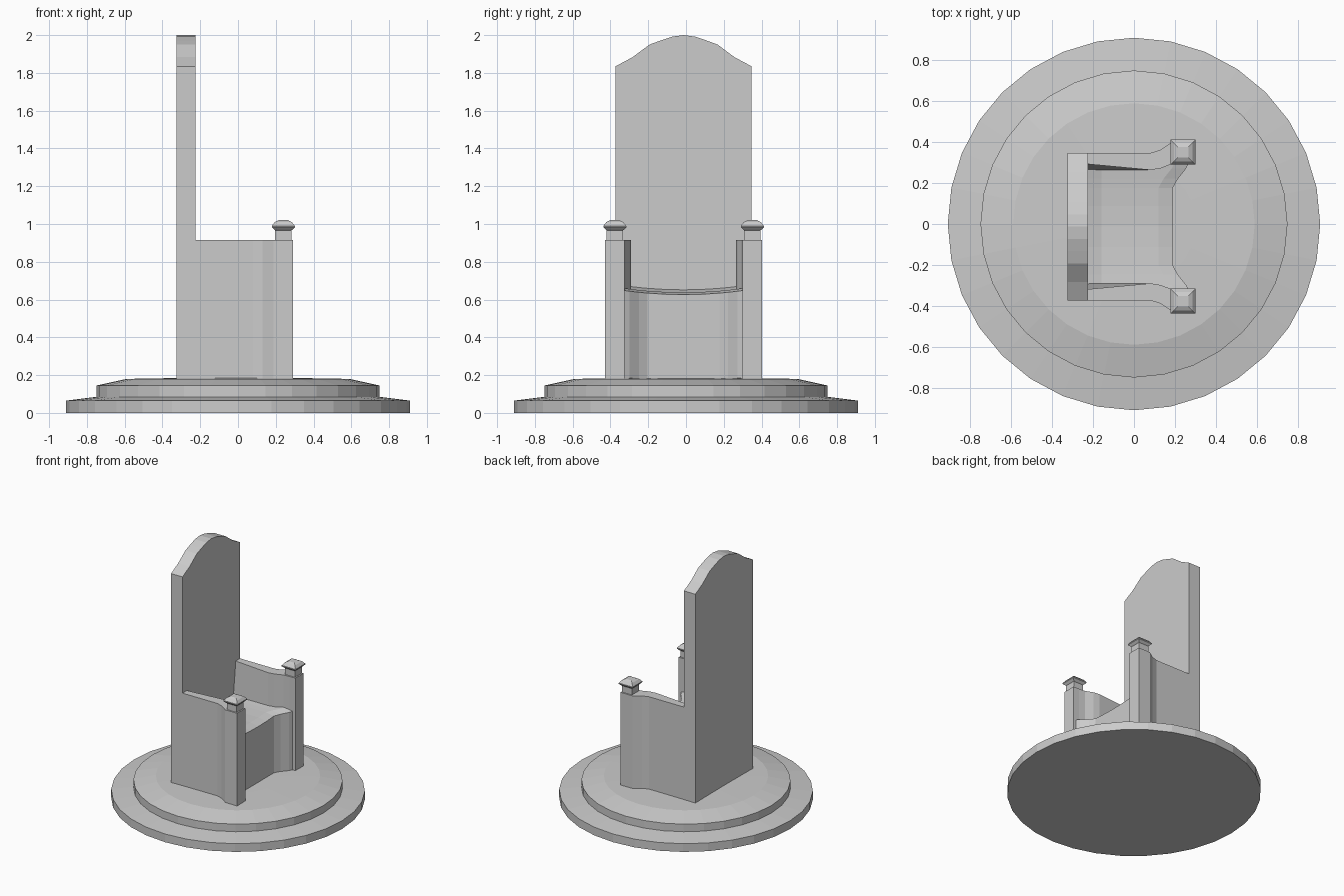
import bpy, bmesh, math

if "Cube" in bpy.data.objects:
    bpy.data.objects.remove(bpy.data.objects["Cube"])

CY = -0.013   # chair centre line in y
BASE = 0.17   # chair sinks slightly into the dais


def make(name, rings, mirror=False, y=CY):
    """Loft closed rings of equal size and cap both ends."""
    bm = bmesh.new()
    loops = [[bm.verts.new(p) for p in r] for r in rings]
    for a, b in zip(loops, loops[1:]):
        n = len(a)
        for i in range(n):
            j = (i + 1) % n
            bm.faces.new((a[i], a[j], b[j], b[i]))
    bm.faces.new(loops[0][::-1])
    bm.faces.new(loops[-1])
    bmesh.ops.recalc_face_normals(bm, faces=bm.faces)
    me = bpy.data.meshes.new(name)
    bm.to_mesh(me)
    bm.free()
    ob = bpy.data.objects.new(name, me)
    ob.location.y = y
    bpy.context.collection.objects.link(ob)
    if mirror:
        m = ob.modifiers.new("mirror", 'MIRROR')
        m.use_axis = (False, True, False)
        m.use_mirror_merge = False
    return ob


def circle(r, z, n=32):
    return [(r * math.cos(2 * math.pi * i / n), r * math.sin(2 * math.pi * i / n), z)
            for i in range(n)]


def square(cx, cy, h, z):
    return [(cx - h, cy - h, z), (cx + h, cy - h, z), (cx + h, cy + h, z), (cx - h, cy + h, z)]


# Two-step round dais with bevelled treads
dais = [(0.91, 0), (0.91, 0.065), (0.75, 0.085), (0.75, 0.145), (0.59, 0.18), (0.3, 0.185)]
make("dais", [circle(r, z) for r, z in dais], y=0)

# Tall backrest with a curved crest
half = [(0.36, 1.835), (0.27, 1.883), (0.18, 1.95), (0.12, 1.972), (0.06, 1.992)]
crest = half + [(0, 2.0)] + [(-y, z) for y, z in reversed(half)]
outline = [(-0.36, BASE), (0.36, BASE)] + crest
make("backrest", [[(x, y, z) for y, z in outline] for x in (-0.325, -0.225)])

# Side panels that form the arms, flaring out to the posts
outer = [(-0.24, 0.36), (0.08, 0.36), (0.13, 0.376), (0.19, 0.416), (0.24, 0.416)]
inner_low = [(0.24, 0.312), (0.19, 0.308), (0.13, 0.285), (0.08, 0.277), (-0.24, 0.277)]
inner_top = inner_low[:-1] + [(-0.24, 0.307)]
make("arm_panel", [[(x, y, BASE) for x, y in outer + inner_low],
                   [(x, y, 0.65) for x, y in outer + inner_low],
                   [(x, y, 0.915) for x, y in outer + inner_top]], mirror=True)

# Square front posts with mushroom-shaped caps
post = [(0.052, BASE), (0.052, 0.915), (0.043, 0.916), (0.043, 0.966), (0.048, 0.97),
        (0.061, 0.983), (0.061, 0.99), (0.045, 1.01), (0.026, 1.02)]
make("front_post", [square(0.24, 0.364, h, z) for h, z in post], mirror=True)

# Solid seat block: dished top, rounded front edge, flared front corners
stations = [(0.325, 0.275), (0.285, 0.255), (0.235, 0.215), (0.19, 0.19), (0.1, 0.19), (0, 0.19)]
stations = [(-y, x) for y, x in stations] + [(y, x) for y, x in reversed(stations[:-1])]
rings = []
for y, xf in stations:
    z = 0.63 + 0.02 * (y / 0.3) ** 2
    rings.append([(-0.24, y, BASE), (xf, y, BASE), (xf, y, z - 0.004),
                  (xf - 0.07, y, z + 0.008), (-0.16, y, z + 0.006), (-0.24, y, z + 0.025)])
make("seat", rings)
